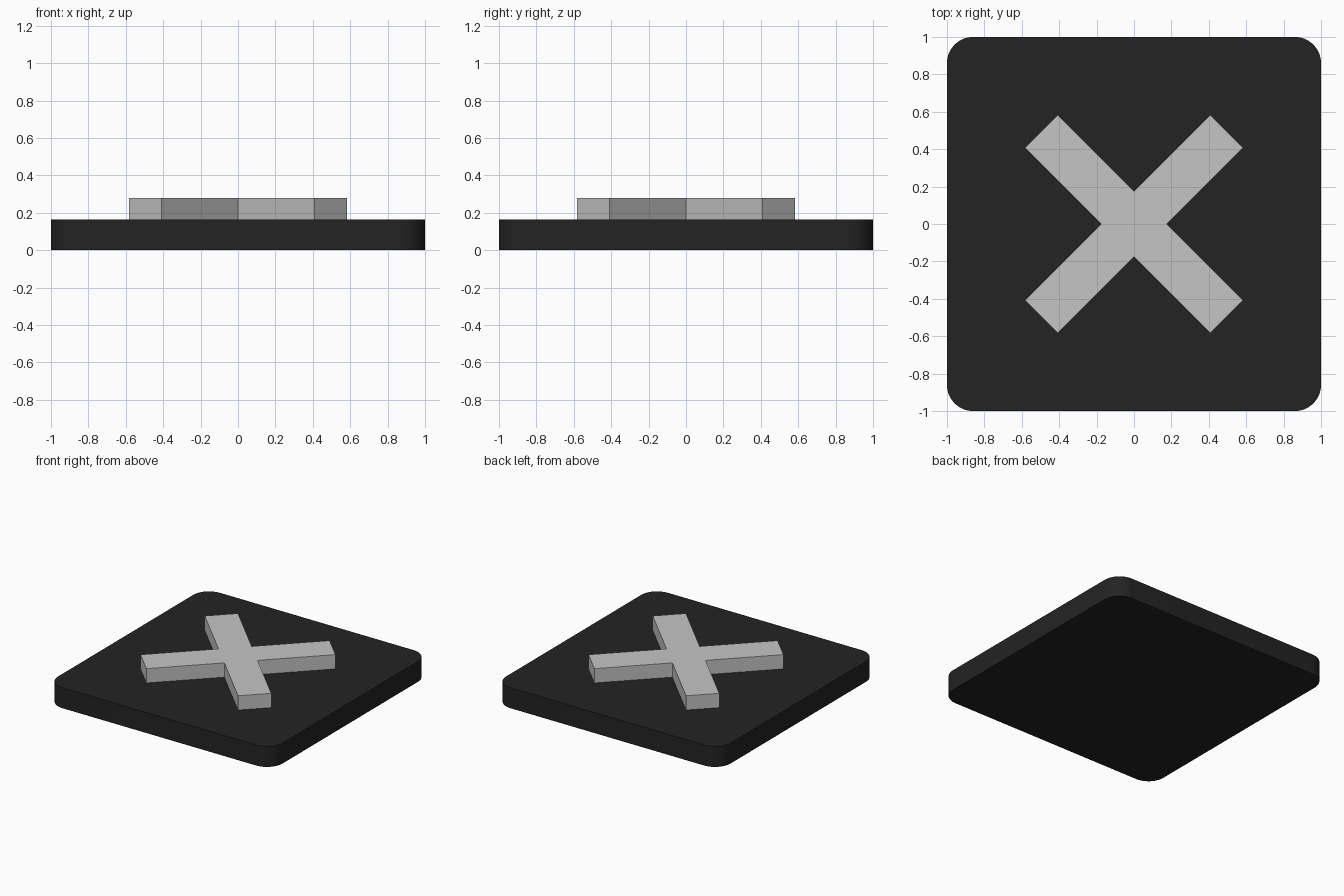
import bpy, bmesh
from math import sin, cos, pi, radians
from mathutils import Matrix

cube = bpy.data.objects.get("Cube")
if cube:
    bpy.data.objects.remove(cube, do_unlink=True)

BASE_TOP, CROSS_TOP = 0.165, 0.28
CORNER, STEPS = 0.14, 12
ARM_LENGTH, ARM_HALF = 0.70, 0.123


def make_material(name, value):
    mat = bpy.data.materials.new(name)
    mat.use_nodes = True
    colour = (value, value, value, 1)
    mat.diffuse_color = colour
    mat.node_tree.nodes["Principled BSDF"].inputs["Base Color"].default_value = colour
    return mat


def extrude_outline(name, points, bottom, top, mat, turn=0):
    """Prism with the given outline, turned about z."""
    bm = bmesh.new()
    face = bm.faces.new([bm.verts.new((x, y, bottom)) for x, y in points])
    ring = bmesh.ops.extrude_face_region(bm, geom=[face])["geom"]
    verts = [v for v in ring if isinstance(v, bmesh.types.BMVert)]
    bmesh.ops.translate(bm, verts=verts, vec=(0, 0, top - bottom))
    bm.transform(Matrix.Rotation(turn, 4, "Z"))
    bmesh.ops.recalc_face_normals(bm, faces=bm.faces)
    mesh = bpy.data.meshes.new(name)
    bm.to_mesh(mesh)
    bm.free()
    mesh.materials.append(mat)
    obj = bpy.data.objects.new(name, mesh)
    bpy.context.collection.objects.link(obj)
    return obj


# Rounded square base
inner = 1 - CORNER
base_outline = []
for sx, sy, start in ((1, 1, 0), (-1, 1, pi / 2), (-1, -1, pi), (1, -1, 3 * pi / 2)):
    for i in range(STEPS + 1):
        a = start + pi / 2 * i / STEPS
        base_outline.append((sx * inner + CORNER * cos(a), sy * inner + CORNER * sin(a)))
base = extrude_outline("base", base_outline, 0, BASE_TOP, make_material("black", 0.017))
bpy.context.view_layer.objects.active = base
base.select_set(True)
bpy.ops.object.shade_smooth_by_angle(angle=radians(30))

# Raised diagonal cross: one arm's three points repeated in four directions
cross_outline = []
for k in range(4):
    c, s = cos(k * pi / 2), sin(k * pi / 2)
    for x, y in ((ARM_LENGTH, -ARM_HALF), (ARM_LENGTH, ARM_HALF), (ARM_HALF, ARM_HALF)):
        cross_outline.append((x * c - y * s, x * s + y * c))
extrude_outline("cross", cross_outline, BASE_TOP - 0.01, CROSS_TOP,
                make_material("light grey", 0.56), pi / 4)
